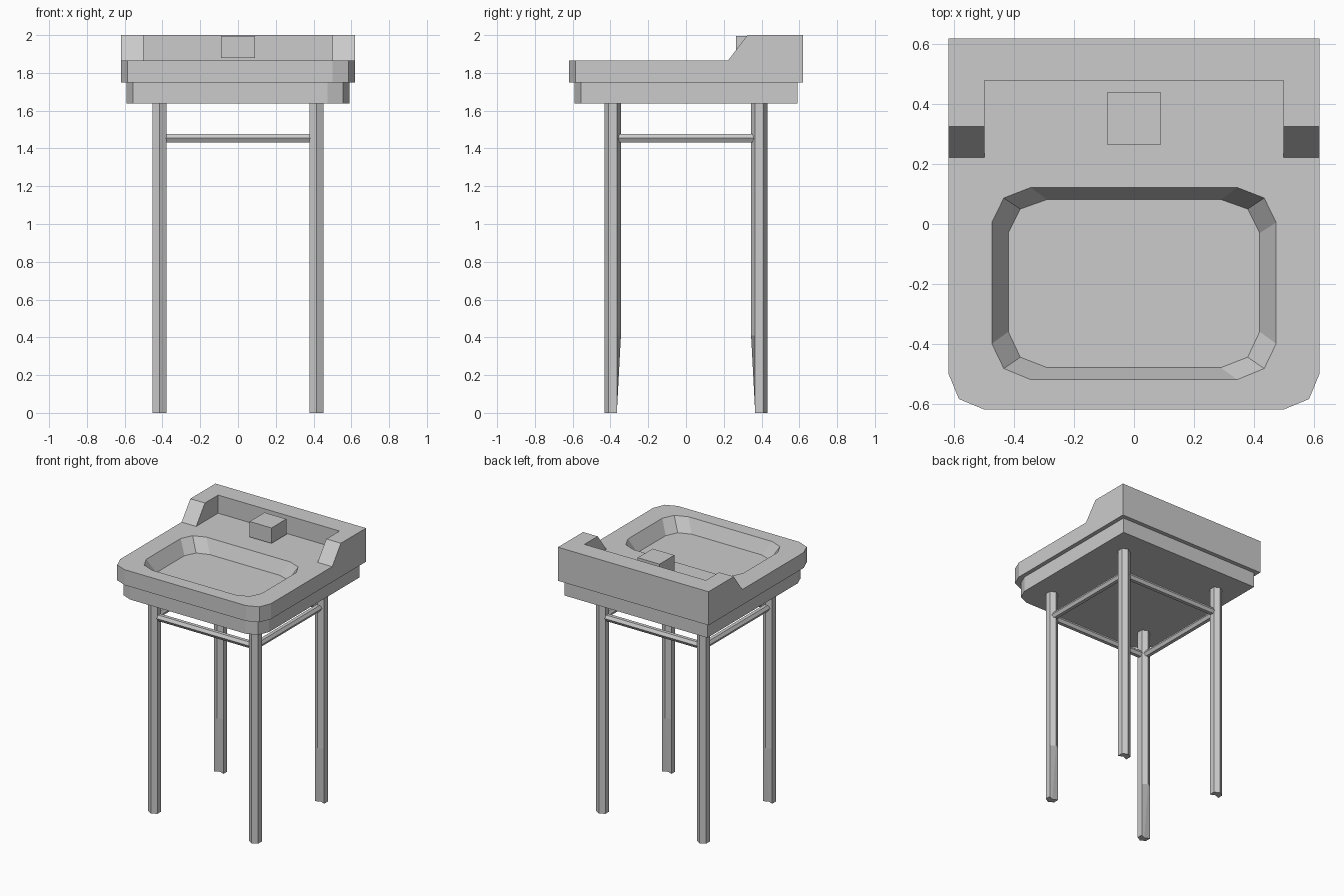
import bpy, bmesh
from math import sin, cos, radians
from mathutils import Matrix

if "Cube" in bpy.data.objects:
    bpy.data.objects.remove(bpy.data.objects["Cube"])


def loft(name, rings):
    """Closed solid through rings of equal point count, listed along the body."""
    bm = bmesh.new()
    loops = [[bm.verts.new(p) for p in r] for r in rings]
    n = len(loops[0])
    bm.faces.new(loops[0][::-1])
    bm.faces.new(loops[-1])
    for a, b in zip(loops, loops[1:]):
        for i in range(n):
            j = (i + 1) % n
            bm.faces.new((a[i], a[j], b[j], b[i]))
    bmesh.ops.recalc_face_normals(bm, faces=bm.faces)
    me = bpy.data.meshes.new(name)
    bm.to_mesh(me)
    bm.free()
    ob = bpy.data.objects.new(name, me)
    bpy.context.collection.objects.link(ob)
    return ob


def mirrored(half):
    return half + [(-x, y) for x, y in reversed(half)]


def at(outline, z):
    return [(x, y, z) for x, y in outline]


# Sink slabs: square back, cut front corners
rim = mirrored([(0.50, -0.62), (0.585, -0.585), (0.62, -0.50), (0.62, 0.62)])
under = [(x * 0.95, y * 0.95) for x, y in rim]
loft("sink_base", [at(under, 1.637), at(under, 1.75)])
sink = loft("sink_top", [at(rim, 1.75), at(rim, 1.865)])

# Basin recess cut into the top slab
mouth = mirrored([(0.345, -0.52), (0.435, -0.483), (0.475, -0.40),
                  (0.475, 0.005), (0.435, 0.087), (0.345, 0.122)])
floor = mirrored([(0.29, -0.48), (0.38, -0.445), (0.42, -0.36),
                  (0.42, -0.03), (0.38, 0.05), (0.29, 0.082)])
lip = [(m[0] + (m[0] - f[0]) * 0.1, m[1] + (m[1] - f[1]) * 0.1)
       for m, f in zip(mouth, floor)]
cutter = loft("basin_cutter", [at(floor, 1.765), at(mouth, 1.865), at(lip, 1.875)])
cutter.hide_render = True
mod = sink.modifiers.new("basin", 'BOOLEAN')
mod.operation = 'DIFFERENCE'
mod.solver = 'EXACT'
mod.object = cutter
bpy.context.view_layer.objects.active = sink
bpy.ops.object.modifier_apply(modifier=mod.name)
bpy.data.objects.remove(cutter)


# U-shaped splashback with sloping arm fronts
def splash(front):
    return mirrored([(0.5, 0.48), (0.5, front), (0.62, front), (0.62, 0.62)])


loft("splashback", [at(splash(0.222), 1.865), at(splash(0.325), 2.0)])

# Tap block
tap = mirrored([(0.09, 0.265), (0.09, 0.44)])
loft("tap_block", [at(tap, 1.88), at(tap, 1.995)])

# Hexagonal legs, inner edge cut back toward the foot
LX, LY, R = 0.415, 0.388, 0.0435


def leg_ring(sx, sy, z, inner=R):
    ring = []
    for k in range(6):
        a = radians(90 + 60 * k)
        r = inner if k == 0 else R
        ring.append((sx * LX + r * cos(a), sy * (LY - r * sin(a)), z))
    return ring


for sy, end in ((-1, "front"), (1, "back")):
    for sx, side in ((-1, "left"), (1, "right")):
        loft(f"{end}_{side}_leg", [leg_ring(sx, sy, 0, 0.005),
                                   leg_ring(sx, sy, 0.41),
                                   leg_ring(sx, sy, 1.64)])

# Hexagonal rails joining the legs
section = [(0.026 * cos(radians(60 * k)), 1.454 + 0.026 * sin(radians(60 * k)))
           for k in range(6)]
for s, end, side in ((-1, "front", "left"), (1, "back", "right")):
    loft(f"{end}_rail", [[(x, s * LY + u, z) for u, z in section] for x in (-LX, LX)])
    loft(f"{side}_rail", [[(s * LX + u, y, z) for u, z in section] for y in (-LY, LY)])
